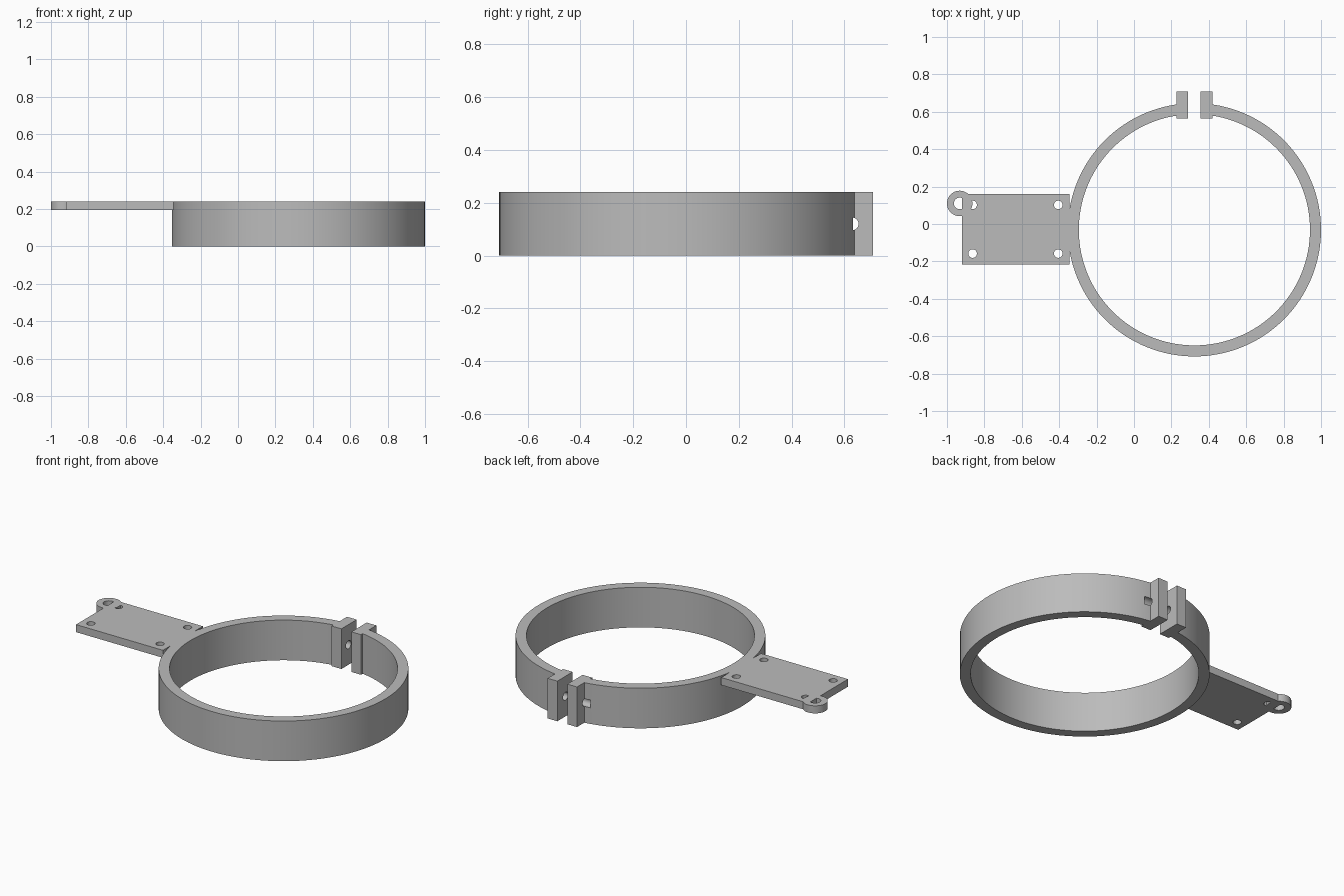
import bpy
import math
from mathutils import Matrix

if "Cube" in bpy.data.objects:
    bpy.data.objects.remove(bpy.data.objects["Cube"], do_unlink=True)

HEIGHT = 0.24
CX, CY = 0.323, -0.031          # centre of the clamp ring
R_OUT, R_IN = 0.677, 0.618
PLATE_Z = 0.195                 # underside of the mounting plate
BOLT_Y = 0.63

grey = bpy.data.materials.new("plain grey")
grey.use_nodes = True
COLOUR = (0.5, 0.5, 0.5, 1)
grey.diffuse_color = COLOUR
grey.node_tree.nodes["Principled BSDF"].inputs["Base Color"].default_value = COLOUR


def box(name, x0, x1, y0, y1, z0, z1):
    bpy.ops.mesh.primitive_cube_add(size=1)
    ob = bpy.context.object
    ob.name = name
    size = Matrix.Diagonal((x1 - x0, y1 - y0, z1 - z0, 1))
    ob.data.transform(Matrix.Translation(((x0 + x1) / 2, (y0 + y1) / 2, (z0 + z1) / 2)) @ size)
    ob.data.materials.append(grey)
    return ob


def rod(name, x, y, z0, z1, radius, sides=32):
    bpy.ops.mesh.primitive_cylinder_add(vertices=sides, radius=radius, depth=z1 - z0)
    ob = bpy.context.object
    ob.name = name
    ob.data.transform(Matrix.Translation((x, y, (z0 + z1) / 2)))
    ob.data.materials.append(grey)
    return ob


def cut(ob, *cutters):
    """Subtract the cutters, then discard them."""
    bpy.context.view_layer.objects.active = ob
    for c in cutters:
        c.hide_render = True
        mod = ob.modifiers.new("cut", "BOOLEAN")
        mod.operation, mod.solver, mod.object = "DIFFERENCE", "EXACT", c
        bpy.ops.object.modifier_apply(modifier=mod.name)
        bpy.data.objects.remove(c, do_unlink=True)


def smooth(ob):
    bpy.ops.object.select_all(action="DESELECT")
    ob.select_set(True)
    bpy.context.view_layer.objects.active = ob
    bpy.ops.object.shade_smooth_by_angle(angle=math.radians(30))


def bolt_cutter():
    ob = rod("bolt_cutter", 0, 0, -0.135, 0.135, 0.024)
    turn = Matrix.Rotation(math.pi / 2, 4, "Y")
    ob.data.transform(Matrix.Translation((CX, BOLT_Y, HEIGHT / 2)) @ turn)
    return ob


# Split clamp ring, notched where the bolt passes
ring = rod("clamp_ring", CX, CY, 0, HEIGHT, R_OUT, 128)
cut(ring,
    rod("bore_cutter", CX, CY, -0.1, HEIGHT + 0.1, R_IN, 128),
    box("gap_cutter", CX - 0.034, CX + 0.034, 0.4, 0.8, -0.1, HEIGHT + 0.1),
    bolt_cutter())
smooth(ring)

# Pair of drilled lugs beside the gap
for name, side in (("left_lug", 1), ("right_lug", -1)):
    near, far = CX + side * 0.033, CX + side * 0.097
    lug = box(name, min(near, far), max(near, far), 0.563, 0.708, 0, HEIGHT)
    cut(lug, bolt_cutter())
    smooth(lug)

# Mounting plate with four screw holes
plate = box("mounting_plate", -0.92, -0.345, -0.217, 0.16, PLATE_Z, HEIGHT)
cut(plate, *[rod("screw_cutter", x, y, 0.1, 0.3, 0.023)
             for x in (-0.863, -0.405) for y in (-0.158, 0.102)])
smooth(plate)

# Small eyelet overlapping the plate corner
eyelet = rod("eyelet", -0.932, 0.11, PLATE_Z, HEIGHT, 0.068, 48)
cut(eyelet, rod("eye_cutter", -0.932, 0.11, 0.1, 0.3, 0.031))
smooth(eyelet)
